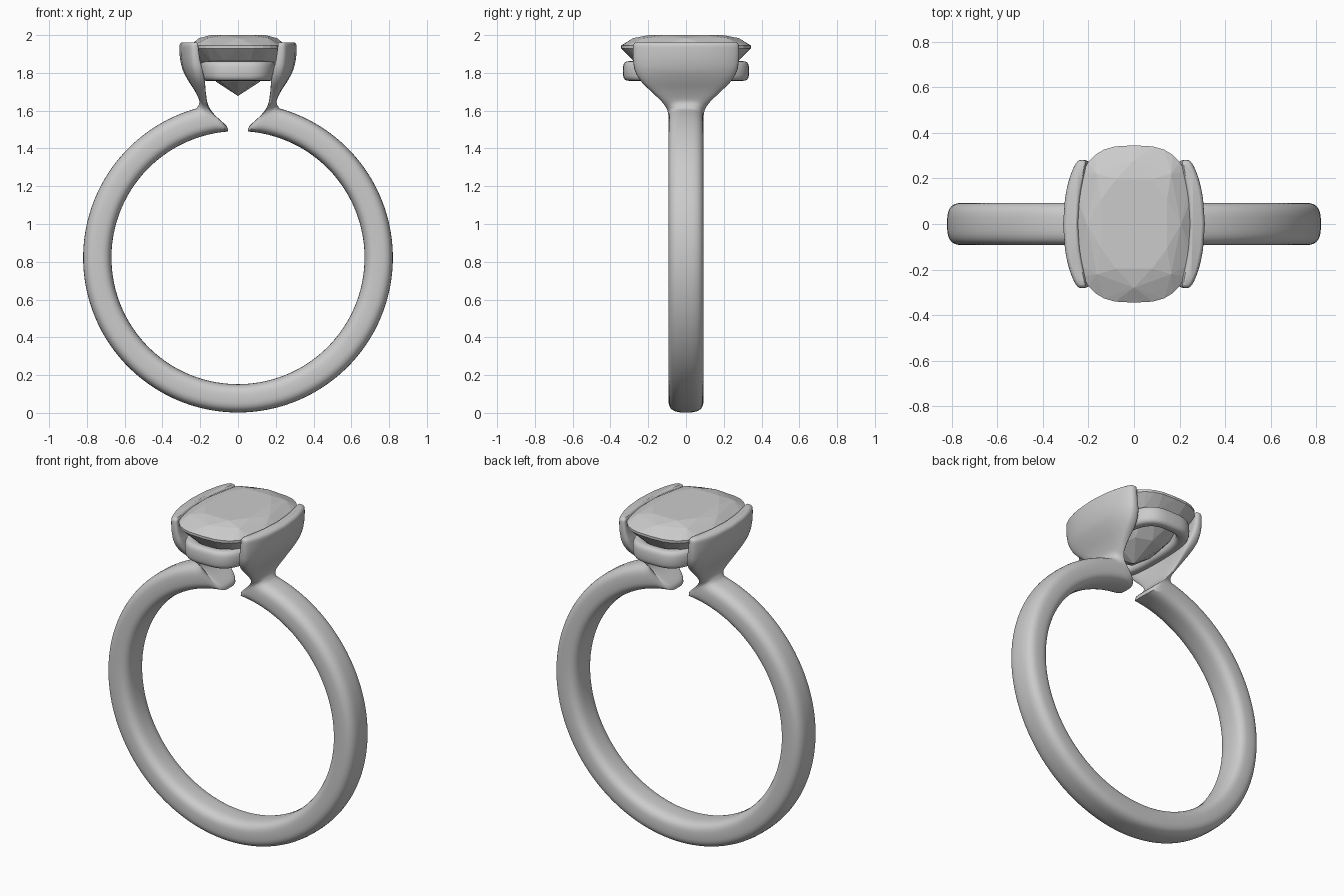
import bpy, bmesh
from math import sin, cos, pi, radians, copysign
from mathutils import Vector

cube = bpy.data.objects.get("Cube")
if cube:
    bpy.data.objects.remove(cube)


def material(name, rgb):
    mat = bpy.data.materials.new(name)
    mat.use_nodes = True
    mat.diffuse_color = (*rgb, 1)
    mat.node_tree.nodes["Principled BSDF"].inputs["Base Color"].default_value = (*rgb, 1)
    return mat


GREY = material("soft grey", (0.6, 0.6, 0.6))


def superellipse(t, a, b, n):
    c, s = cos(t), sin(t)
    return (a * copysign(abs(c) ** (2 / n), c), b * copysign(abs(s) ** (2 / n), s))


def finish(name, bm, smooth=True):
    bmesh.ops.recalc_face_normals(bm, faces=bm.faces)
    mesh = bpy.data.meshes.new(name)
    bm.to_mesh(mesh)
    bm.free()
    obj = bpy.data.objects.new(name, mesh)
    bpy.context.collection.objects.link(obj)
    mesh.materials.append(GREY)
    if smooth:
        bpy.ops.object.select_all(action="DESELECT")
        obj.select_set(True)
        bpy.context.view_layer.objects.active = obj
        bpy.ops.object.shade_smooth_by_angle(angle=radians(50))
    return obj


def loft(rings, closed=False, cap_end=False):
    bm = bmesh.new()
    rows = [[bm.verts.new(p) for p in ring] for ring in rings]
    pairs = list(zip(rows, rows[1:])) + ([(rows[-1], rows[0])] if closed else [])
    for r0, r1 in pairs:
        for i in range(len(r0)):
            j = (i + 1) % len(r0)
            bm.faces.new((r0[i], r0[j], r1[j], r1[i]))
    if cap_end:
        bm.faces.new(rows[-1])
    return bm


def section(inner, outer, width, bow=0.0, n=3.0, count=40):
    """Rounded section between an inner and an outer point of the XZ plane."""
    mid, half = (inner + outer) / 2, (outer - inner) / 2
    ring = []
    for i in range(count):
        u, v = superellipse(2 * pi * i / count, 1, 1, n)
        p = mid + half * u
        ring.append((p.x - bow * v * v, width * v, p.y))
    return ring


def catmull(a, b, c, d, t):
    return [0.5 * (2 * q + (r - p) * t + (2 * p - 5 * q + 4 * r - s) * t * t
                   + (3 * q - p - 3 * r + s) * t ** 3) for p, q, r, s in zip(a, b, c, d)]


# Shank: half a band from the bottom up, its end cut on a slant
CENTRE, R_IN, R_OUT, HALF_W = 0.822, 0.67, 0.82, 0.093
rings = []
STEPS = 56
for k in range(STEPS + 1):
    f = k / STEPS
    a_in, a_out = radians(180 - f * 175.5), radians(180 - f * 164.5)
    rings.append(section(Vector((R_IN * sin(a_in), CENTRE + R_IN * cos(a_in))),
                         Vector((R_OUT * sin(a_out), CENTRE + R_OUT * cos(a_out))), HALF_W))

# Shoulder: flares from the shank end into a broad curved claw
# inner x, inner z, outer x, outer z, half width, bow
keys = [
    (0.053, 1.492, 0.220, 1.612, 0.093, 0.0),
    (0.062, 1.520, 0.210, 1.626, 0.093, 0.0),
    (0.125, 1.580, 0.204, 1.645, 0.100, 0.0),
    (0.158, 1.630, 0.210, 1.668, 0.125, 0.0),
    (0.170, 1.690, 0.232, 1.710, 0.180, 0.005),
    (0.182, 1.750, 0.264, 1.760, 0.238, 0.020),
    (0.205, 1.810, 0.291, 1.812, 0.270, 0.036),
    (0.230, 1.870, 0.306, 1.870, 0.280, 0.046),
    (0.243, 1.930, 0.311, 1.930, 0.281, 0.050),
    (0.246, 1.952, 0.308, 1.952, 0.278, 0.050),
    (0.254, 1.962, 0.298, 1.962, 0.268, 0.048),
]
ext = [keys[0]] + keys + [keys[-1]]
for i in range(len(keys) - 1):
    for s in range(1, 5):
        xi, zi, xo, zo, w, bow = catmull(*ext[i:i + 4], s / 4)
        n = 3 + min(1, i / 6)
        rings.append(section(Vector((xi, zi)), Vector((xo, zo)), w, bow, n))

band = finish("band_with_claws", loft(rings, cap_end=True))
mirror = band.modifiers.new("Mirror", "MIRROR")
mirror.use_clip = True
mirror.merge_threshold = 0.0005

# Gallery rail: rounded loop under the stone
rail = []
for k in range(72):
    t = 2 * pi * k / 72
    ring = []
    for i in range(20):
        u, v = superellipse(2 * pi * i / 20, 0.034, 0.052, 3)
        x, y = superellipse(t, 0.168 + u, 0.300 + u, 3.2)
        ring.append((x, y, 1.81 + v))
    rail.append(ring)
finish("gallery_rail", loft(rail, closed=True))

# Stone: cushion cut, faceted as the hull of its facet corners
# scale, height, corners, turn in corner steps
levels = [
    (0.60, 2.000, 8, 0.5),
    (0.81, 1.984, 8, 0.0),
    (1.00, 1.944, 32, 0.0),
    (1.00, 1.930, 32, 0.0),
    (0.80, 1.860, 16, 0.5),
    (0.45, 1.752, 8, 0.0),
]
bm = bmesh.new()
for scale, z, count, turn in levels:
    for i in range(count):
        x, y = superellipse(2 * pi * (i + turn) / count, 0.255, 0.345, 2.9)
        bm.verts.new((x * scale, y * scale, z))
bm.verts.new((0, 0, 1.678))
bmesh.ops.convex_hull(bm, input=bm.verts[:])
bmesh.ops.dissolve_limit(bm, angle_limit=radians(1), verts=bm.verts[:], edges=bm.edges[:])
finish("cushion_stone", bm, smooth=False)
